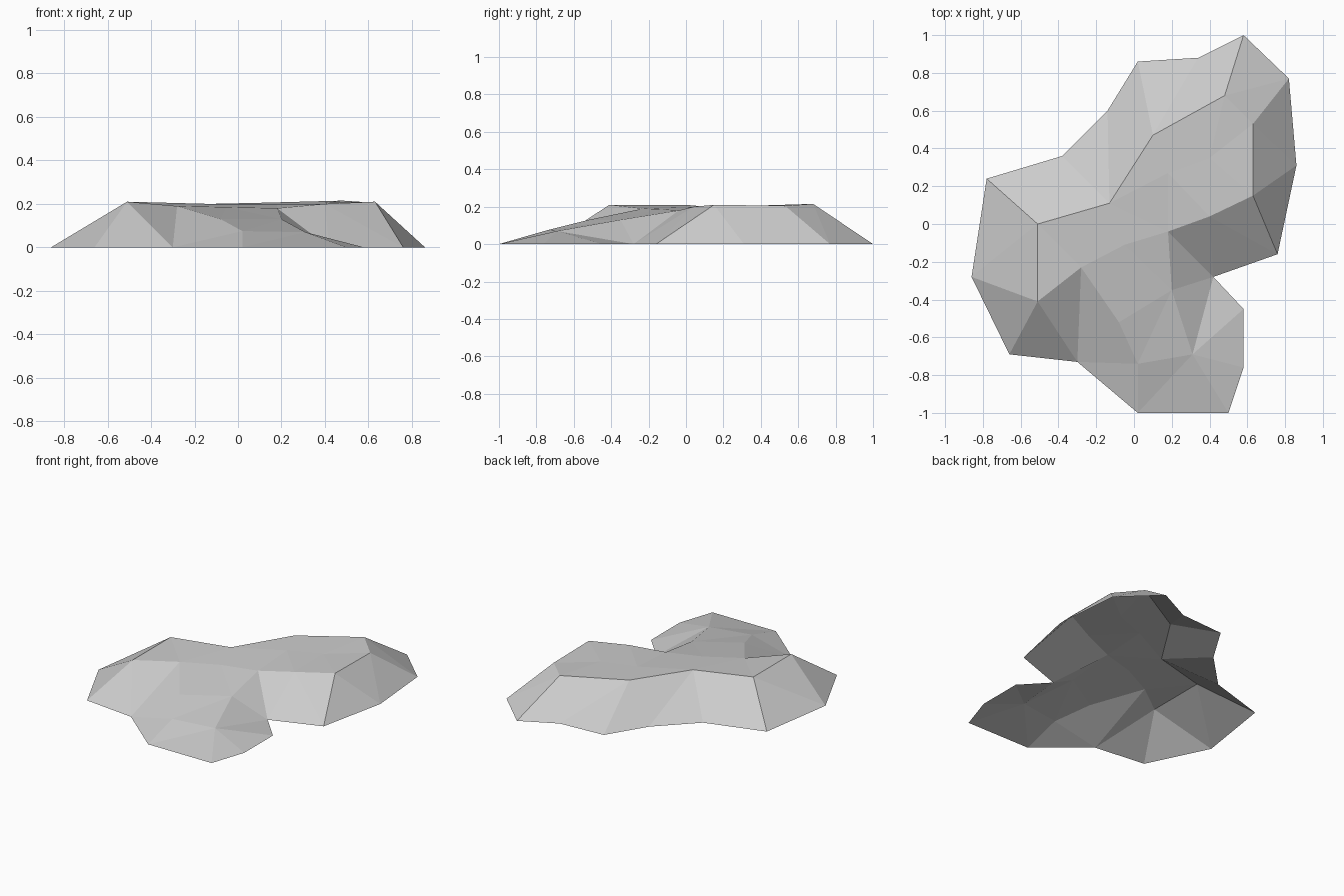
import bpy
import bmesh
from mathutils import Vector
from mathutils.geometry import delaunay_2d_cdt

cube = bpy.data.objects.get("Cube")
if cube:
    bpy.data.objects.remove(cube, do_unlink=True)

# Ground outline of the rock, counter-clockwise
rim = [(.58, 1), (.34, .88), (.02, .86), (-.14, .6), (-.38, .36), (-.78, .24),
       (-.86, -.28), (-.66, -.69), (-.3, -.73), (.02, -1), (.5, -1),
       (.58, -.76), (.58, -.45), (.42, -.28), (.76, -.16), (.86, .31), (.82, .77)]

# Edge of the raised plateau, with heights
plateau = [(.48, .68, .215), (.1, .47, .205), (-.13, .11, .2), (-.51, 0, .21),
           (-.51, -.41, .21), (-.28, -.23, .19), (-.05, -.11, .185),
           (.18, -.04, .18), (.4, .04, .2), (.63, .15, .21), (.63, .53, .205)]

# Inner points of the plateau and of the sloping front apron
inner = [(.18, .27, .2), (.4, .35, .205)]
apron = [(.2, -.35, .13), (.31, -.69, .07), (-.08, -.52, .13), (.02, -.74, .075)]


def loop_edges(start, count):
    """Closed ring of edges over consecutive points."""
    return [(start + i, start + (i + 1) % count) for i in range(count)]


def link(a, b):
    """Crease between two points given by their place in the lists."""
    return points.index(a), points.index(b)


def build_shell(name, points, edges, material):
    """Triangulate the points inside the outline and lift them to their heights."""
    flat = [Vector(p[:2]) for p in points]
    coords, _, faces, sources, _, _ = delaunay_2d_cdt(flat, edges, [], 1, 1e-5)
    bm = bmesh.new()
    verts = []
    for co, source in zip(coords, sources):
        height = points[source[0]][2] if source else 0
        verts.append(bm.verts.new((co.x, co.y, height)))
    for face in faces:
        bm.faces.new([verts[i] for i in face])
    for face in bm.faces:
        face.normal_update()
        if face.normal.z < 0:
            face.normal_flip()
        face.smooth = False
    mesh = bpy.data.meshes.new(name)
    bm.to_mesh(mesh)
    bm.free()
    mesh.materials.append(material)
    obj = bpy.data.objects.new(name, mesh)
    bpy.context.collection.objects.link(obj)
    return obj


# Stone colour
stone = bpy.data.materials.new("light_grey_stone")
stone.use_nodes = True
colour = (.6, .6, .6, 1)
stone.diffuse_color = colour
shader = stone.node_tree.nodes["Principled BSDF"]
shader.inputs["Base Color"].default_value = colour
shader.inputs["Roughness"].default_value = .9

# Rock shell, open underneath, with creases where the apron meets the plateau
points = [(x, y, 0) for x, y in rim] + plateau + inner + apron
notch, tip, shoulder = points[rim.index((.42, -.28))], apron[1], apron[0]
saddle, heel = plateau[7], plateau[5]
edges = loop_edges(0, len(rim)) + loop_edges(len(rim), len(plateau))
edges += [link(saddle, notch), link(saddle, shoulder), link(shoulder, tip),
          link(tip, notch), link(heel, points[rim.index((-.3, -.73))])]
build_shell("rock", points, edges, stone)
